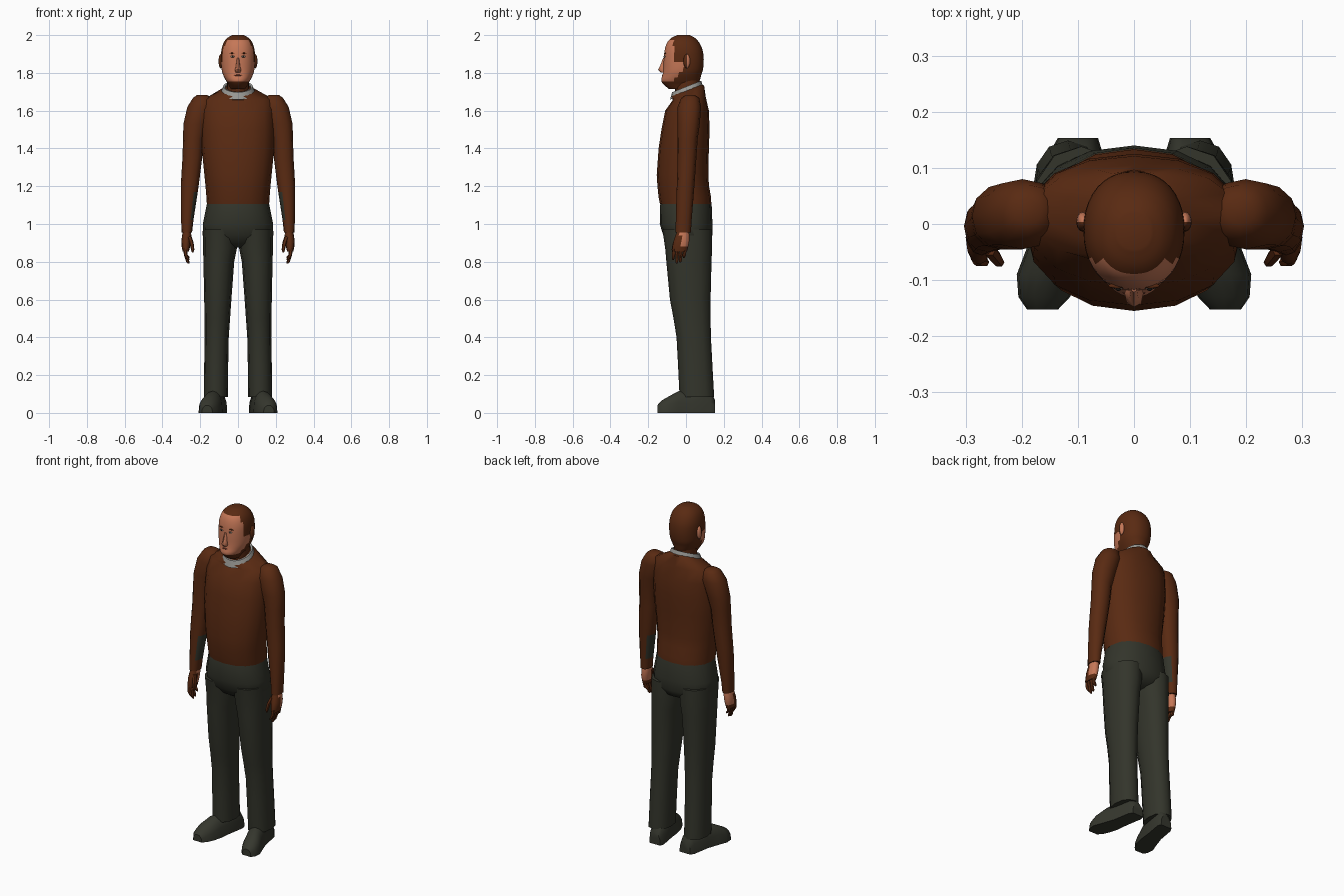
import bpy, bmesh, math
from mathutils import Vector

if "Cube" in bpy.data.objects:
    bpy.data.objects.remove(bpy.data.objects["Cube"])


def material(name, rgb):
    m = bpy.data.materials.new(name)
    m.diffuse_color = (*rgb, 1)
    m.use_nodes = True
    m.node_tree.nodes["Principled BSDF"].inputs["Base Color"].default_value = m.diffuse_color
    return m


BROWN = material("dark brown", (0.100, 0.023, 0.006))
OLIVE = material("dark olive", (0.033, 0.035, 0.024))
SHOE = material("shoe grey green", (0.036, 0.038, 0.027))
SKIN = material("skin", (0.56, 0.185, 0.095))
COLLAR = material("collar grey", (0.32, 0.32, 0.30))
LIP = material("lip red brown", (0.24, 0.055, 0.030))
EYE = material("eye grey", (0.26, 0.20, 0.16))
PUPIL = material("pupil black", (0.012, 0.010, 0.008))


def ring(z, x0, x1, y0, y1, n=16, p=2.2, tilt=0.0):
    """Rounded horizontal section between x0..x1 and y0..y1."""
    cx, cy, rx, ry = (x0 + x1) / 2, (y0 + y1) / 2, (x1 - x0) / 2, (y1 - y0) / 2
    pts = []
    for i in range(n):
        a = 2 * math.pi * i / n
        c, s = math.cos(a), math.sin(a)
        x = cx + rx * math.copysign(abs(c) ** (2 / p), c)
        y = cy + ry * math.copysign(abs(s) ** (2 / p), s)
        pts.append(Vector((x, y, z + tilt * y)))
    return pts


def finish(name, bm, mats, rule, mirror, angle):
    bmesh.ops.recalc_face_normals(bm, faces=bm.faces)
    bm.normal_update()
    if rule:
        for f in bm.faces:
            f.material_index = rule(f.calc_center_median(), f.normal)
    me = bpy.data.meshes.new(name)
    bm.to_mesh(me)
    bm.free()
    ob = bpy.data.objects.new(name, me)
    bpy.context.collection.objects.link(ob)
    for m in mats:
        me.materials.append(m)
    bpy.ops.object.select_all(action='DESELECT')
    ob.select_set(True)
    bpy.context.view_layer.objects.active = ob
    bpy.ops.object.shade_smooth_by_angle(angle=math.radians(angle))
    if mirror:
        ob.modifiers.new("mirror", 'MIRROR')
    return ob


def loft(name, rings, mats, rule=None, mirror=False, caps=True, angle=50):
    """Skin a stack of equal-sized sections."""
    bm = bmesh.new()
    rows = [[bm.verts.new(p) for p in r] for r in rings]
    n = len(rows[0])
    for a, b in zip(rows, rows[1:]):
        for i in range(n):
            j = (i + 1) % n
            bm.faces.new((a[i], a[j], b[j], b[i]))
    if caps:
        bm.faces.new(rows[0])
        bm.faces.new(rows[-1])
    return finish(name, bm, mats, rule, mirror, angle)


def blob(name, pos, size, mats, rule=None, mirror=False):
    bm = bmesh.new()
    bmesh.ops.create_uvsphere(bm, u_segments=12, v_segments=8, radius=1)
    for v in bm.verts:
        v.co = Vector([p + c * s for p, c, s in zip(pos, v.co, size)])
    return finish(name, bm, mats, rule, mirror, 60)


# Sweater body: z, half width, front y, back y, tilt
body = [(1.105, .165, -.138, .134, 0), (1.14, .167, -.145, .133, 0),
        (1.20, .172, -.151, .122, 0), (1.26, .178, -.155, .118, 0),
        (1.40, .192, -.145, .121, 0), (1.50, .194, -.130, .125, 0),
        (1.60, .190, -.110, .121, 0), (1.662, .183, -.070, .105, .08),
        (1.70, .095, -.080, .096, .35), (1.72, .060, -.060, .070, .35)]
loft("sweater_body", [ring(z, -w, w, a, b, tilt=t) for z, w, a, b, t in body], [BROWN])

# Sleeves, with an olive patch inside the forearm
sleeve = [(1.684, -.215, -.165, .00, .045), (1.668, -.238, -.14, -.025, .07),
          (1.62, -.268, -.13, -.045, .08), (1.53, -.289, -.16, -.045, .073),
          (1.45, -.291, -.183, -.045, .062), (1.35, -.294, -.19, -.045, .055),
          (1.235, -.301, -.204, -.047, .047), (1.17, -.303, -.213, -.05, .042),
          (1.02, -.301, -.236, -.054, .030), (.955, -.299, -.243, -.056, .026)]
loft("sleeve", [ring(z, *s, n=12) for z, *s in sleeve], [BROWN, OLIVE],
     lambda c, n: int(1.02 < c.z < 1.17 and n.x > .5), mirror=True)

# Hands: palm with a skin patch at the rear, four fingers, thumb
palm = [(.965, -.292, -.25, -.045, .015), (.94, -.296, -.247, -.056, .018),
        (.91, -.300, -.250, -.066, .018), (.88, -.298, -.254, -.072, .012),
        (.855, -.293, -.260, -.072, .005)]
loft("palm", [ring(z, *s, n=12) for z, *s in palm], [BROWN, SKIN],
     lambda c, n: int(c.z > .875 and c.y > -.032), mirror=True)
for i, tip in enumerate((.81, .79, .795, .82)):
    y = -.062 + .019 * i
    path = [(.87, -.281, y, .010), (.835, -.276, y - .004, .010),
            (tip + .008, -.266, y - .006, .008), (tip, -.262, y - .006, .004)]
    loft(f"finger_{i + 1}", [ring(z, x - r, x + r, v - r, v + r, n=6)
                             for z, x, v, r in path], [BROWN], mirror=True)
thumb = [(.935, -.258, -.045, .012), (.90, -.246, -.060, .011),
         (.865, -.240, -.068, .009), (.85, -.240, -.070, .004)]
loft("thumb", [ring(z, x - r, x + r, y - r, y + r, n=6) for z, x, y, r in thumb],
     [BROWN], mirror=True)

# Trousers: hips, then legs
hips = [(1.125, .160, -.130, .128), (1.10, .166, -.137, .136), (1.00, .186, -.139, .140),
        (.94, .187, -.120, .139), (.90, .15, -.09, .12), (.875, .08, -.05, .07)]
loft("trouser_hips", [ring(z, -w, w, a, b) for z, w, a, b in hips], [OLIVE])
leg = [(.97, -.184, -.004, -.125, .138), (.87, -.185, -.006, -.110, .138),
       (.80, -.183, -.020, -.104, .135), (.60, -.179, -.035, -.085, .130),
       (.50, -.177, -.042, -.066, .130), (.40, -.176, -.049, -.050, .132),
       (.25, -.179, -.052, -.042, .140), (.085, -.181, -.054, -.034, .149)]
loft("trouser_leg", [ring(z, *s, n=12) for z, *s in leg], [OLIVE], mirror=True)


# Shoes: arched sections from heel to toe, turned outward
def arch(x, y, w, h):
    return [Vector((x + w * math.cos(a), y, h * abs(math.sin(a)) ** .7))
            for a in (math.pi * k / 8 for k in range(9))]


shoe = [(-.100, .153, .036, .07), (-.103, .13, .046, .11), (-.120, .03, .046, .12),
        (-.136, -.04, .054, .115), (-.152, -.09, .057, .088),
        (-.160, -.13, .046, .065), (-.163, -.152, .028, .04)]
loft("shoe", [arch(*s) for s in shoe], [SHOE], mirror=True, angle=40)

# Neck and shirt collar
loft("neck", [ring(1.66, -.06, .06, -.055, .07), ring(1.78, -.058, .058, -.065, .07)],
     [BROWN])
band = [(1.692, .092, -.084, .090), (1.727, .078, -.074, .080),
        (1.724, .068, -.064, .070), (1.69, .070, -.066, .072)]
loft("shirt_collar", [ring(z, -w, w, a, b, n=20, p=2, tilt=.40) for z, w, a, b in band],
     [COLLAR], caps=False)

# Head: z, half width, front y, back y; smoothed between the sections
head = [(2.0, .030, -.045, .020), (1.986, .055, -.076, .046), (1.96, .076, -.100, .070),
        (1.92, .088, -.113, .088), (1.87, .090, -.118, .094), (1.82, .087, -.120, .090),
        (1.79, .079, -.124, .081), (1.76, .064, -.131, .073),
        (1.738, .050, -.118, .064), (1.715, .040, -.090, .058)]


def smoothed(rows, k=4):
    out = []
    for i in range(len(rows) - 1):
        p = [rows[max(0, min(len(rows) - 1, i + d))] for d in (-1, 0, 1, 2)]
        for s in range(k):
            t = s / k
            out.append([b + .5 * t * (c - a + t * (2 * a - 5 * b + 4 * c - d
                        + t * (3 * (b - c) + d - a))) for a, b, c, d in zip(*p)])
    return out + [rows[-1]]


def face_area(c, n):
    if c.z > 1.975 or c.z < 1.755 + max(0, c.y + .07) * 1.1:
        return 0
    return int(c.y < (-.066 if c.z > 1.855 else .012))


loft("head", [ring(z, -w, w, a, b, n=40) for z, w, a, b in smoothed(head)],
     [BROWN, SKIN], face_area)

# Face details
nose = [(1.88, .007, -.121), (1.835, .011, -.138), (1.817, .017, -.148), (1.803, .014, -.134)]
loft("nose", [ring(z, -w, w, y, -.100, n=8) for z, w, y in nose], [SKIN])
blob("eye", (.028, -.112, 1.886), (.012, .005, .006), [EYE], mirror=True)
blob("pupil", (.028, -.1155, 1.886), (.005, .004, .005), [PUPIL], mirror=True)
blob("eyebrow", (.030, -.110, 1.904), (.016, .005, .003), [BROWN], mirror=True)
blob("mouth", (0, -.122, 1.787), (.021, .005, .004), [LIP])
blob("ear", (.091, .004, 1.862), (.012, .018, .038), [BROWN, SKIN],
     lambda c, n: int(c.y > .004), mirror=True)
